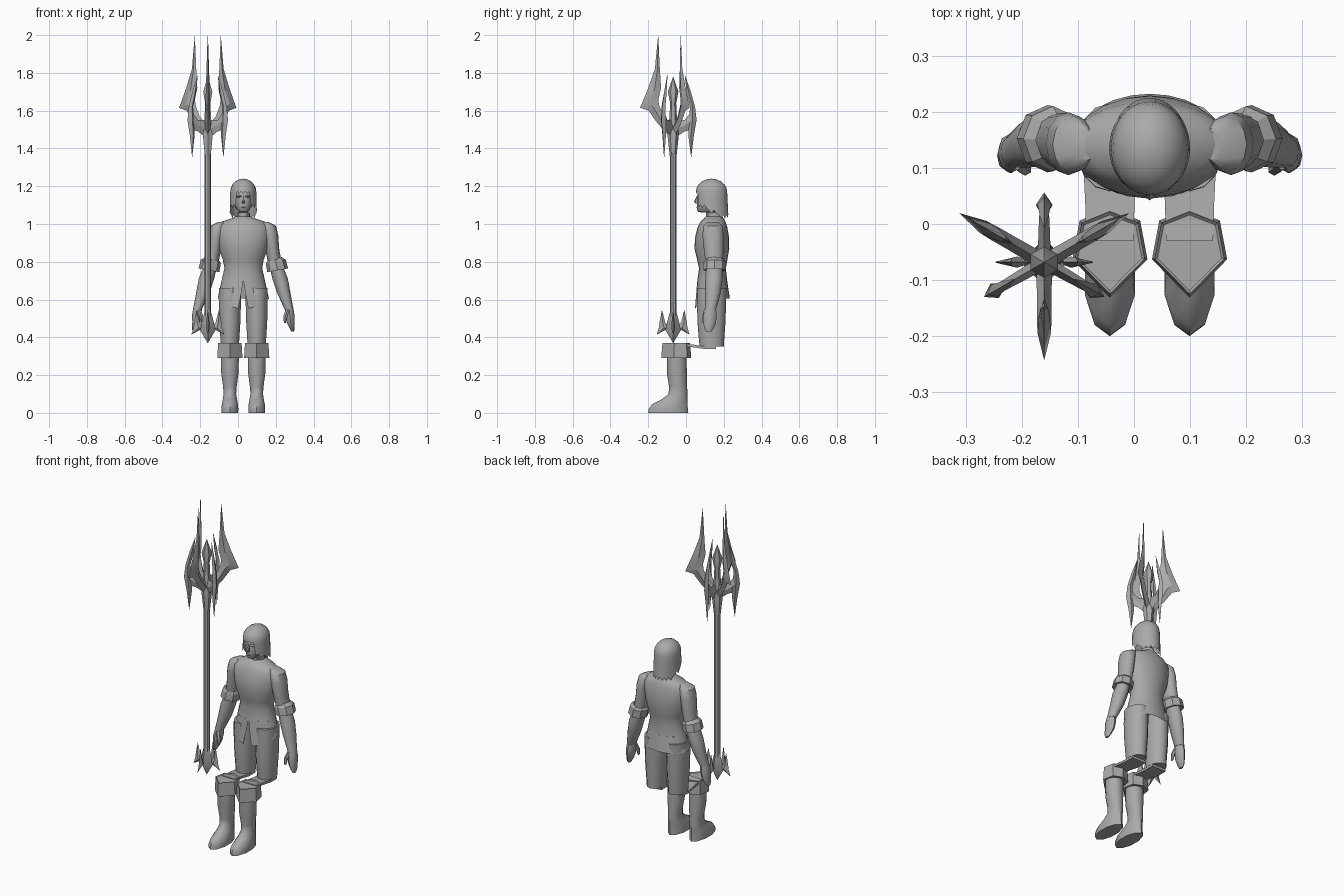
import bpy, bmesh, math
from mathutils import Vector

if "Cube" in bpy.data.objects:
    bpy.data.objects.remove(bpy.data.objects["Cube"], do_unlink=True)

grey = bpy.data.materials.new("plain grey")
grey.use_nodes = True
colour = (0.4, 0.4, 0.4, 1)
grey.diffuse_color = colour
grey.node_tree.nodes["Principled BSDF"].inputs["Base Color"].default_value = colour

MID = 0.028            # body centre line
STAFF = Vector((-0.16, -0.068, 0))


def surface(name, rows, closed=True, caps=True, sharp=45):
    """Skin a list of equally long point rows."""
    bm = bmesh.new()
    grid = [[bm.verts.new(p) for p in row] for row in rows]
    count = len(rows[0])
    for low, high in zip(grid, grid[1:]):
        for i in range(count if closed else count - 1):
            j = (i + 1) % count
            bm.faces.new((low[i], low[j], high[j], high[i]))
    if caps and closed:
        bm.faces.new(grid[0])
        bm.faces.new(grid[-1])
    bmesh.ops.remove_doubles(bm, verts=bm.verts, dist=0.0002)
    bmesh.ops.recalc_face_normals(bm, faces=bm.faces)
    mesh = bpy.data.meshes.new(name)
    bm.to_mesh(mesh)
    bm.free()
    mesh.materials.append(grey)
    mesh.polygons.foreach_set("use_smooth", [True] * len(mesh.polygons))
    mesh.set_sharp_from_angle(angle=math.radians(sharp))
    obj = bpy.data.objects.new(name, mesh)
    bpy.context.collection.objects.link(obj)
    return obj


def ring(x, y, z, rx, ry, n=14, tilt=0):
    """Ellipse with its first point at the front; tilt raises +x."""
    turns = [math.tau * i / n for i in range(n)]
    return [(x + rx * math.sin(a), y - ry * math.cos(a), z + tilt * math.sin(a)) for a in turns]


# Torso of the tunic: z, y, half width, half depth
torso = [(1.04, .15, .04, .042), (1.03, .147, .06, .052), (1.012, .143, .115, .066),
         (.985, .14, .142, .078), (.93, .138, .14, .09), (.87, .137, .13, .092),
         (.81, .139, .108, .08), (.765, .14, .1, .071), (.70, .139, .115, .079)]
surface("tunic_torso", [ring(MID, y, z, rx, ry, 20) for z, y, rx, ry in torso], caps=False, sharp=60)

# Tunic skirt, split at the front with two long points
skirt = []
for k in range(5):
    t = k / 4
    row = []
    for i in range(25):
        u = i / 24
        gap = 0.2 * t
        a = gap + (math.tau - 2 * gap) * u
        front = max(0, math.cos(a))
        z = .70 - t * (.095 + .055 * front ** 2)
        row.append((MID + (.115 + .021 * t) * math.sin(a), .139 - (.079 + .014 * t) * math.cos(a), z))
    skirt.append(row)
surface("tunic_skirt", skirt, closed=False, sharp=60)

# Head and neck: z, y, half width, half depth
head = [(1.01, .15, .036, .042), (1.06, .145, .034, .04), (1.063, .115, .022, .05),
        (1.075, .115, .034, .057), (1.1, .12, .046, .062), (1.13, .125, .053, .066),
        (1.16, .128, .056, .067), (1.2, .132, .052, .062), (1.23, .135, .03, .035)]
surface("head", [ring(MID, y, z, rx, ry, 16) for z, y, rx, ry in head], sharp=60)
nose = [(1.15, .062, .004, .004), (1.118, .054, .009, .012), (1.108, .059, .008, .006)]
surface("nose", [ring(MID, y, z, rx, ry, 6) for z, y, rx, ry in nose])
lips = [(1.091, .064, .008, .005), (1.087, .062, .014, .007), (1.081, .064, .008, .005)]
surface("lips", [ring(MID, y, z, rx, ry, 8) for z, y, rx, ry in lips])
for side, label in ((-1, "right"), (1, "left")):
    brow = [(1.152, .067, .008, .004), (1.146, .066, .017, .008), (1.14, .07, .012, .004)]
    surface(label + "_brow", [ring(MID + side * .022, y, z, rx, ry, 8) for z, y, rx, ry in brow])


# Hair: a dome whose ragged edge height depends on direction
def hair_edge(i, n):
    from_back = abs((i / n * 360 + 180) % 360 - 180)
    jag = .018 if i % 2 else 0
    if from_back < 65:
        return 1.03 + jag
    if from_back < 105:
        return 1.055 + jag
    if from_back < 148:
        return 1.085 + jag
    return 1.16 + jag * .8


N = 40
hair = []
for k in range(1, 6):
    lift = k / 5 * math.pi / 2
    hair.append([(MID + .069 * math.sin(lift) * math.sin(math.tau * i / N),
                  .135 + .083 * math.sin(lift) * math.cos(math.tau * i / N),
                  1.17 + .07 * math.cos(lift)) for i in range(N)])
for k in range(1, 5):
    t = k / 4
    row = []
    for i in range(N):
        a = math.tau * i / N
        back = max(0, math.cos(a))
        row.append((MID + (.069 + .003 * t) * math.sin(a), .135 + (.083 + .007 * back * t) * math.cos(a),
                    1.17 + t * (hair_edge(i, N) - 1.17)))
    hair.append(row)
hair.insert(0, [(MID, .137, 1.24)] * N)
surface("hair", hair, caps=False, sharp=60)

# Arms, hands and sleeve cuffs: x offset, y, z, half width, half depth
upper_arm = [(.115, .142, 1.01, .02, .03), (.135, .142, .99, .038, .05), (.145, .143, .94, .04, .056),
             (.153, .146, .87, .037, .052), (.168, .15, .79, .036, .046)]
forearm = [(.17, .15, .79, .034, .042), (.195, .148, .71, .041, .046), (.213, .143, .64, .036, .042),
           (.232, .135, .58, .028, .034), (.242, .13, .55, .024, .03)]
hand = [(.242, .13, .555, .023, .028), (.246, .127, .52, .025, .036), (.25, .125, .48, .02, .034),
        (.258, .122, .45, .014, .026), (.262, .12, .43, .007, .014)]
thumb = [(.236, .11, .55, .012, .014), (.222, .098, .51, .012, .012), (.22, .094, .475, .005, .006)]
cuff = [(.165, .15, .815, .038, .046), (.172, .152, .80, .053, .058), (.182, .152, .755, .055, .06),
        (.18, .15, .76, .036, .042)]

# Legs and boots: y, z, half width, half depth
thigh = [(.137, .66, .06, .078), (.135, .58, .06, .077), (.135, .48, .057, .074),
         (.135, .4, .052, .068), (.136, .352, .049, .064)]
knee = [(.16, .346, .008, .047), (.10, .345, .007, .047), (.04, .354, .007, .044), (-.03, .362, .007, .042)]
boot = [(-.094, 0, .046, .106), (-.094, .02, .047, .104), (-.086, .045, .045, .094), (-.062, .07, .04, .07),
        (-.042, .1, .035, .05), (-.042, .14, .038, .048), (-.048, .21, .048, .053), (-.05, .3, .05, .052)]
boot_cuff = [(.365, .92), (.37, 1), (.29, 1.08), (.295, .85)]
cuff_outline = ((0, -.075), (.062, -.012), (.05, .052), (0, .072), (-.05, .052), (-.062, -.012))

for side, label in ((-1, "right"), (1, "left")):
    for part, rings, sides in (("upper_arm", upper_arm, 12), ("forearm", forearm, 12),
                               ("hand", hand, 8), ("thumb", thumb, 6)):
        surface(label + "_" + part, [ring(MID + side * x, y, z, rx, ry, sides) for x, y, z, rx, ry in rings])
    surface(label + "_sleeve_cuff",
            [ring(MID + side * x, y, z, rx, ry, 8, side * .01) for x, y, z, rx, ry in cuff], caps=False, sharp=30)
    cx = MID + side * .071
    surface(label + "_thigh", [ring(cx, y, z, rx, ry) for y, z, rx, ry in thigh])
    surface(label + "_knee", [[(cx - w, y, z - h), (cx + w, y, z - h), (cx + w, y, z + h), (cx - w, y, z + h)]
                              for y, z, h, w in knee])
    surface(label + "_boot", [ring(cx, y, z, rx, ry, 10) for y, z, rx, ry in boot], sharp=50)
    surface(label + "_boot_cuff", [[(cx + x * s, -.05 + y * s, z) for x, y in cuff_outline]
                                   for z, s in boot_cuff], sharp=30)


# Staff: shaft, head core and foot point
def lathe(name, profile, sides):
    surface(name, [ring(STAFF.x, STAFF.y, z, r, r, sides) for r, z in profile], sharp=40)


lathe("staff_shaft", [(.018, .45), (.018, 1.5)], 8)
lathe("staff_core", [(.018, 1.36), (.032, 1.49), (.02, 1.56), (.016, 1.64), (.028, 1.7), (.001, 1.78)], 6)
lathe("staff_point", [(.001, .37), (.042, .44), (.019, .53)], 4)


def blade(name, sections, degrees):
    """Diamond-section blade in a vertical plane through the staff."""
    a = math.radians(degrees)
    out, across = Vector((math.cos(a), math.sin(a), 0)), Vector((-math.sin(a), math.cos(a), 0))
    rows = []
    for ro, zo, ri, zi, thick in sections:
        outer = STAFF + out * ro + Vector((0, 0, zo))
        inner = STAFF + out * ri + Vector((0, 0, zi))
        middle = (outer + inner) / 2
        rows.append([outer, middle + across * thick, inner, middle - across * thick])
    surface(name, rows, sharp=25)


# Sections: outer radius, outer z, inner radius, inner z, half thickness
great = [(.08, 1.995, .079, 1.995, .001), (.097, 1.82, .07, 1.81, .007), (.132, 1.72, .064, 1.72, .01),
         (.175, 1.615, .078, 1.66, .012), (.13, 1.6, .075, 1.63, .013), (.088, 1.54, .05, 1.57, .013),
         (0, 1.44, 0, 1.52, .014)]
claw = [(.062, 1.79, .061, 1.79, .001), (.094, 1.7, .072, 1.69, .008), (.116, 1.62, .09, 1.62, .012),
        (.124, 1.55, .08, 1.54, .015), (.11, 1.47, .08, 1.47, .011), (.096, 1.355, .095, 1.355, .001)]
strut = [(0, 1.55, 0, 1.45, .012), (.06, 1.55, .06, 1.49, .01), (.1, 1.6, .1, 1.5, .008)]
fin = [(.06, .545, .059, .545, .001), (.072, .48, .042, .48, .008), (.076, .45, .02, .45, .01),
       (.087, .415, .086, .415, .001)]
for i in range(3):
    blade("great_blade", great, 30 + 120 * i)
    blade("claw_blade", claw, 90 + 120 * i)
    blade("claw_strut", strut, 90 + 120 * i)
for i in range(4):
    blade("foot_fin", fin, 90 * i)
